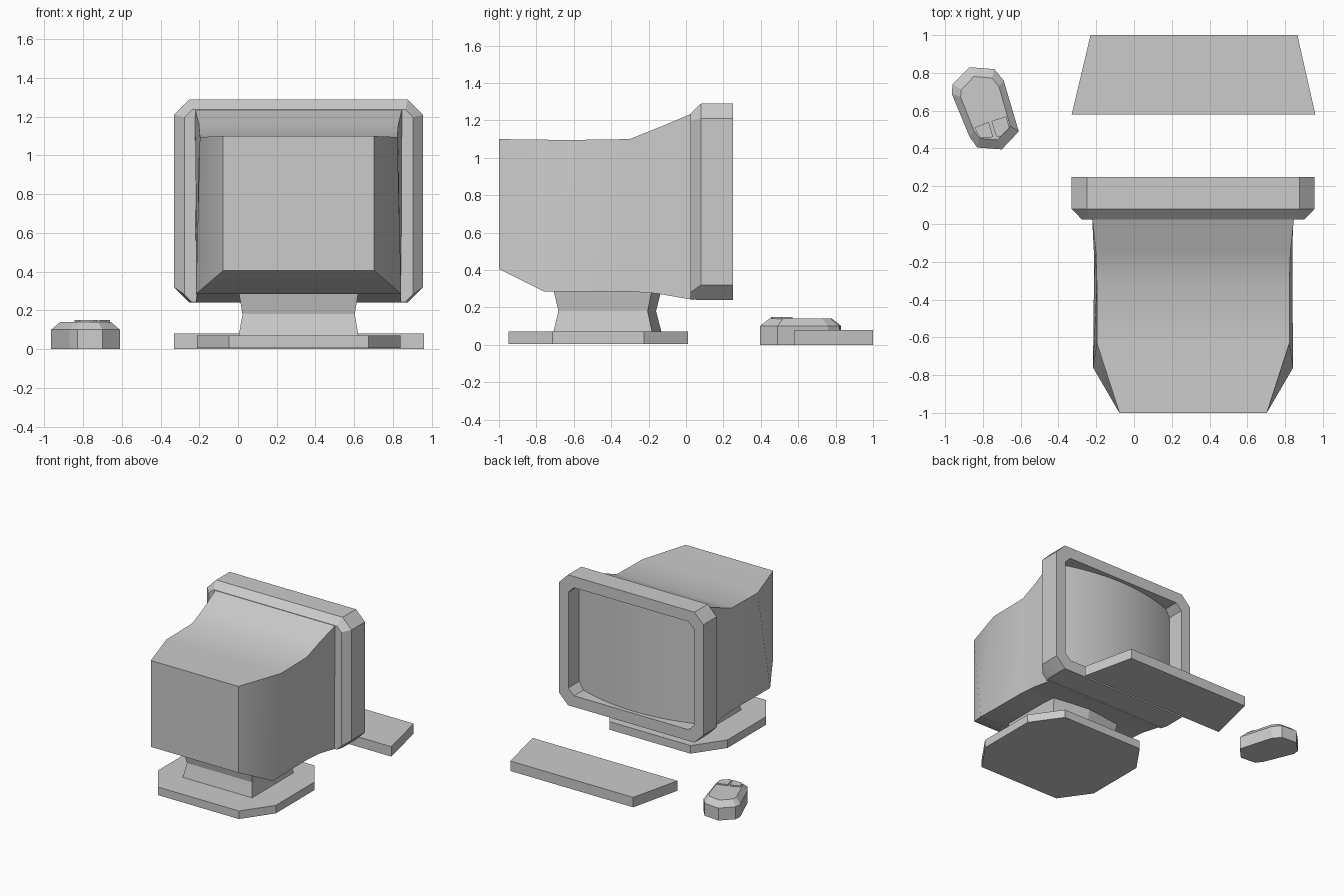
import bpy, bmesh, math
from mathutils import Vector

if "Cube" in bpy.data.objects:
    bpy.data.objects.remove(bpy.data.objects["Cube"])

grey = bpy.data.materials.new("plain grey")
grey.use_nodes = True
grey.diffuse_color = (0.6, 0.6, 0.6, 1)
grey.node_tree.nodes["Principled BSDF"].inputs["Base Color"].default_value = (0.6, 0.6, 0.6, 1)

CX = 0.313  # centre line of the monitor


def loft(name, rings, cap_start=True, cap_end=True, closed=True, smooth=False):
    """Skin a list of equally long point rings."""
    bm = bmesh.new()
    rows = [[bm.verts.new(p) for p in ring] for ring in rings]
    n = len(rows[0])
    for a, b in zip(rows, rows[1:]):
        for i in range(n if closed else n - 1):
            j = (i + 1) % n
            bm.faces.new((a[i], a[j], b[j], b[i]))
    if cap_start:
        bm.faces.new(rows[0])
    if cap_end:
        bm.faces.new(rows[-1])
    bmesh.ops.recalc_face_normals(bm, faces=bm.faces)
    mesh = bpy.data.meshes.new(name)
    bm.to_mesh(mesh)
    bm.free()
    obj = bpy.data.objects.new(name, mesh)
    bpy.context.collection.objects.link(obj)
    mesh.materials.append(grey)
    if smooth:
        bpy.ops.object.select_all(action='DESELECT')
        obj.select_set(True)
        bpy.context.view_layer.objects.active = obj
        bpy.ops.object.shade_smooth_by_angle(angle=math.radians(30))
    return obj


def prism(name, outline, z0, z1):
    return loft(name, [[(x, y, z) for x, y in outline] for z in (z0, z1)])


def octagon(half, lo, hi, cx, cy):
    """Chamfered rectangle in two axes, counter-clockwise."""
    return [(CX + half, lo + cy), (CX + half, hi - cy), (CX + half - cx, hi),
            (CX - half + cx, hi), (CX - half, hi - cy), (CX - half, lo + cy),
            (CX - half + cx, lo), (CX + half - cx, lo)]


# Tube housing: top y, bottom y, top half width, bottom half width, top z, bottom z
stations = [(-1.0, -1.0, 0.39, 0.39, 1.10, 0.405),
            (-0.63, -0.76, 0.51, 0.53, 1.095, 0.285),
            (-0.30, -0.30, 0.51, 0.525, 1.10, 0.285),
            (-0.15, -0.16, 0.515, 0.525, 1.16, 0.275),
            (0.04, 0.04, 0.535, 0.53, 1.24, 0.24)]
loft("monitor_housing",
     [[(CX - wt, yt, zt), (CX + wt, yt, zt), (CX + wb, yb, zb), (CX - wb, yb, zb)]
      for yt, yb, wt, wb, zt, zb in stations], smooth=True)

# Screen surround: recess wall, front face, outer wall and tapered back
surround = [(0.10, 0.56, 0.33, 1.20, 0.05), (0.25, 0.56, 0.33, 1.20, 0.05),
            (0.25, 0.643, 0.24, 1.29, 0.08), (0.08, 0.643, 0.24, 1.29, 0.08),
            (0.025, 0.59, 0.242, 1.237, 0.04)]
loft("screen_surround",
     [[(x, y, z) for x, z in octagon(half, lo, hi, c, c)]
      for y, half, lo, hi, c in surround], cap_start=False, smooth=True)

# Bulging glass, curved from side to side
steps = [i / 8 - 1 for i in range(17)]
loft("screen_glass",
     [[(CX + 0.565 * t, 0.11 + 0.11 * (1 - t * t), z) for t in steps] for z in (1.21, 0.32)],
     cap_start=False, cap_end=False, closed=False, smooth=True)
glass = bpy.data.objects["screen_glass"].data
if glass.polygons[0].normal.y < 0:
    glass.flip_normals()

# Stand: eight-sided foot and waisted neck
prism("stand_foot", octagon(0.525, -0.95, 0.01, 0.165, 0.235), 0.005, 0.07)
neck = [(-1, -0.71), (1, -0.71), (1, -0.18), (0, -0.13), (-1, -0.18)]
loft("stand_neck",
     [[(CX + sx * w, -0.43 + (y + 0.43) * k, z) for sx, y in neck]
      for w, k, z in ((0.31, 1, 0.065), (0.29, 0.9, 0.18), (0.31, 1, 0.30))])

# Keyboard slab
prism("keyboard", [(-0.33, 0.58), (0.96, 0.58), (0.865, 1.0), (-0.23, 1.0)], 0, 0.08)

# Mouse with a bevelled top and two raised buttons
outline = [(-0.87, 0.83), (-0.74, 0.82), (-0.69, 0.76), (-0.61, 0.49), (-0.70, 0.395),
           (-0.83, 0.405), (-0.87, 0.46), (-0.965, 0.69), (-0.96, 0.74)]
mid = Vector((-0.785, 0.615))
loft("mouse_body",
     [[(mid.x + (x - mid.x) * k, mid.y + (y - mid.y) * j, z) for x, y in outline]
      for k, j, z in ((1, 1, 0), (1, 1, 0.10), (0.74, 0.77, 0.14))])
prism("mouse_button_right", [(-0.845, 0.51), (-0.815, 0.455), (-0.745, 0.46), (-0.77, 0.54)], 0.135, 0.149)
prism("mouse_button_left", [(-0.755, 0.545), (-0.73, 0.465), (-0.71, 0.46), (-0.66, 0.51), (-0.675, 0.57)], 0.135, 0.149)
